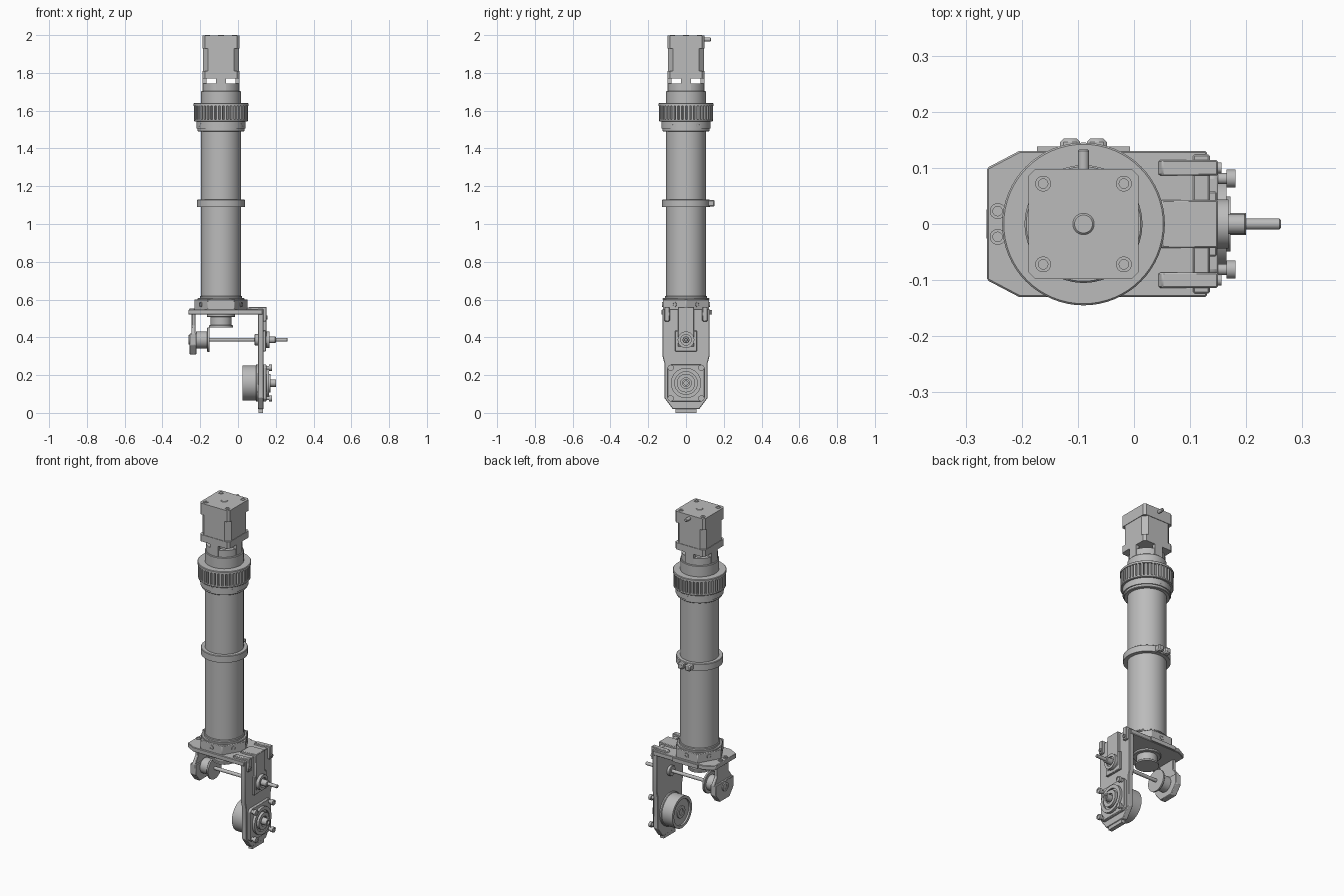
import bpy, bmesh
from math import sin, cos, pi, radians
from mathutils import Vector

default_cube = bpy.data.objects.get("Cube")
if default_cube:
    bpy.data.objects.remove(default_cube, do_unlink=True)

grey = bpy.data.materials.new("machined grey")
grey.use_nodes = True
grey.diffuse_color = (0.5, 0.5, 0.5, 1)
grey.node_tree.nodes["Principled BSDF"].inputs["Base Color"].default_value = grey.diffuse_color

# Main positions and sizes
COLUMN = Vector((-0.09, 0))
AXLE = Vector((0, 0.387))
WHEEL = Vector((0, 0.158))
TUBE = 0.105
MOTOR = 0.098
PULLEY = 0.145
PLATE = 0.13
EDGE = 0.003
SIDES = (-1, 1)
CORNERS = [Vector((a, b)) for a in SIDES for b in SIDES]


def place(axis, u, v, w):
    """Point from plane coordinates u, v and the distance w along an axis."""
    return Vector({"x": (w, u, v), "y": (u, w, v), "z": (u, v, w)}[axis])


def skin(name, rings, bevel=0):
    """Join successive rings of points with walls and cap both ends."""
    bm = bmesh.new()
    rows = [[bm.verts.new(point) for point in ring] for ring in rings]
    for low, high in zip(rows, rows[1:]):
        for i in range(len(low)):
            bm.faces.new((low[i - 1], low[i], high[i], high[i - 1]))
    bm.faces.new(rows[0])
    bm.faces.new(rows[-1])
    bmesh.ops.recalc_face_normals(bm, faces=bm.faces)
    mesh = bpy.data.meshes.new(name)
    bm.to_mesh(mesh)
    bm.free()
    mesh.materials.append(grey)
    part = bpy.data.objects.new(name, mesh)
    bpy.context.collection.objects.link(part)
    if bevel:
        modifier = part.modifiers.new("soft edge", "BEVEL")
        modifier.width = bevel
    bpy.ops.object.select_all(action="DESELECT")
    part.select_set(True)
    bpy.context.view_layer.objects.active = part
    bpy.ops.object.shade_smooth_by_angle(angle=radians(30))
    return part


def circle(radius, count, centre=COLUMN):
    angles = [2 * pi * i / count for i in range(count)]
    return [centre + radius * Vector((cos(a), sin(a))) for a in angles]


def prism(name, outline, axis, start, end, bevel=0):
    return skin(name, [[place(axis, u, v, w) for u, v in outline] for w in (start, end)], bevel)


def box(name, centre, size, bevel=0):
    outline = [(centre[0] + a * size[0] / 2, centre[1] + a * b * size[1] / 2)
               for a in SIDES for b in SIDES]
    return prism(name, outline, "z", centre[2] - size[2] / 2, centre[2] + size[2] / 2, bevel)


def turned(name, profile, axis="z", centre=COLUMN, count=64):
    """Revolve (radius, distance) points about an axis."""
    return skin(name, [[place(axis, u, v, w) for u, v in circle(radius, count, centre)]
                       for radius, w in profile])


def disc(name, radius, start, end, axis="z", centre=COLUMN):
    """Cylinder with a small chamfer at its far end."""
    chamfer = EDGE if end > start else -EDGE
    return turned(name, [(radius, start), (radius, end - chamfer), (radius - EDGE, end)], axis, centre)


def cup(name, radius, hole, start, end, depth, axis="z", centre=COLUMN):
    """Cylinder with a round recess in its far end."""
    return turned(name, [(radius, start), (radius, end), (hole, end), (hole, end - depth)], axis, centre)


def chamfered_square(half, cut, centre):
    """Square outline with its four corners cut off."""
    outline = []
    for a, b in ((1, 1), (-1, 1), (-1, -1), (1, -1)):
        pair = [Vector((a * half, b * (half - cut))), Vector((a * (half - cut), b * half))]
        outline += pair if a == b else pair[::-1]
    return [centre + corner for corner in outline]


def mirrored(half):
    """Close an outline that is symmetric about its second axis."""
    return half + [(-u, v) for u, v in reversed(half)]


def screw(name, axis, centre, start, end, radius=0.014):
    cup(name, radius, radius * 0.6, start, end, EDGE, axis, centre)


def screw_circle(name, radius, height):
    """Six radial screws around the column."""
    for k in range(6):
        size = 0.014
        part = turned(name, [(size, -size), (size, EDGE), (size / 2, EDGE), (size / 2, 0)],
                      "x", Vector((0, 0)), 16)
        angle = pi / 6 + k * pi / 3
        part.location = (*(COLUMN + radius * Vector((cos(angle), sin(angle)))), height)
        part.rotation_euler.z = angle


# Top motor: two end caps around a body with deeper cut corners
cap = chamfered_square(MOTOR, 0.012, COLUMN)
prism("motor_top_cap", cap, "z", 1.93, 2 - EDGE)
prism("motor_body", chamfered_square(MOTOR - EDGE, 0.026, COLUMN), "z", 1.8, 1.95)
prism("motor_bottom_cap", cap, "z", 1.77, 1.81)
for corner in CORNERS:
    screw("motor_screw", "z", COLUMN + 0.072 * corner, 1.98, 2)
disc("motor_shaft_end", 0.019, 1.98, 2)
disc("motor_cable", 0.01, MOTOR, 0.133, "y", Vector((COLUMN.x, 1.977)))

# Motor mount: neck with four tabs around a thin coupling
disc("coupling", 0.022, 1.7, 1.78)
disc("mount_shoulder", TUBE, 1.6, 1.705)
cup("mount_neck", MOTOR, 0.075, 1.7, 1.745, 0.04)
for k in range(4):
    tab = box("mount_tab", (MOTOR - 0.01, 0, 1.74), (0.02, 0.054, 0.066))
    tab.location.x = COLUMN.x
    tab.rotation_euler.z = k * pi / 2

# Toothed drive pulley and its lower collar
teeth = 42
rim = circle(1, teeth * 6, Vector((0, 0)))
tooth_outline = [COLUMN + p * (PULLEY - EDGE if i % 6 > 1 else TUBE + 0.025)
                 for i, p in enumerate(rim)]
prism("pulley_teeth", tooth_outline, "z", 1.55, 1.63)
disc("pulley_flange", PULLEY, 1.625, 1.64)
disc("pulley_lower_rim", PULLEY - EDGE, 1.553, 1.542)
disc("pulley_collar", PLATE, 1.505, 1.55)
disc("pulley_collar_step", PLATE - 2 * EDGE, 1.51, 1.49)
screw_circle("collar_screw", PLATE - EDGE, 1.522)

# Main tube and a clamp ring with split lugs at the back
disc("main_tube", TUBE, 0.6, 1.55)
disc("clamp_ring", PLATE - EDGE, 1.09, 1.13)
for side in SIDES:
    box("clamp_lug", (COLUMN.x + side * 0.024, PLATE, 1.11), (0.036, 0.044, 0.036), 2 * EDGE)

# Hexagonal base socket
prism("base_socket", circle(PULLEY - EDGE, 6), "z", 0.54, 0.6, EDGE)
disc("socket_ring", PLATE - 2 * EDGE, 0.6, 0.607)
disc("socket_lip", TUBE + 2 * EDGE, 0.6, 0.62)
screw_circle("socket_screw", PLATE - 2 * EDGE, 0.574)

# Base plate with chamfered left corners
half_plate = [(PLATE, PLATE), (PLATE, -0.205), (0.1, -0.262)]
prism("base_plate", [(x, y) for y, x in mirrored(half_plate)], "z", 0.52, 0.547, EDGE)
box("plate_back_pad", (COLUMN.x, PLATE, 0.533), (0.166, 0.016, 0.023))

# Arm plate, outline from the top down
arm = [(0.124, 0.55), (0.124, 0.3), (0.115, 0.265), (0.115, 0.08), (0.07, 0.02)]
prism("arm_plate", mirrored(arm), "x", TUBE, 0.135, EDGE)
box("arm_foot", (0.12, 0, 0.012), (0.024, 0.11, 0.024))


def bracket(name, y, width, drop):
    """Strap that lies on the base plate and folds down over the arm."""
    outer, top = 0.15, 0.562
    outline = [(0.04, 0.54), (0.05, top - EDGE), (outer, top), (outer, drop), (PLATE, drop), (PLATE, 0.54)]
    prism(name, outline, "y", y - width / 2, y + width / 2, EDGE)


# Folded straps, plate screws and bearing blocks
bracket("centre_strap", 0, 0.086, 0.35)
for side in SIDES:
    bracket("arm_rib", side * 0.1, 0.028, 0.485)
    screw("rib_screw", "x", Vector((side * 0.1, 0.505)), PLATE, 0.156, 0.01)
    screw("plate_screw", "z", Vector((-0.243, side * 0.023)), 0.53, 0.552)
box("shaft_bearing_block", (0.139, 0, 0.38), (0.018, 0.116, 0.11), EDGE)

# Cross shaft with its bearing and collars
disc("cross_shaft", 0.01, -0.24, 0.262, "x", AXLE)
cup("shaft_bearing", 0.044, 0.028, TUBE, 0.168, 0.01, "x", AXLE)
disc("shaft_hub", 0.018, PLATE, 0.2, "x", AXLE)
disc("shaft_inner_collar", 0.03, TUBE, 0.088, "x", AXLE)

# Mitre gear pair below the base plate
for name, start, direction, axis, centre, hub in (
        ("shaft_gear", -0.152, -1, "x", AXLE, 0.045),
        ("column_gear", 0.453, 1, "z", COLUMN, 0.056)):
    disc(name + "_rim", 0.064, start, start + direction * 0.012, axis, centre)
    disc(name + "_hub", hub, start, start + direction * 0.07, axis, centre)
disc("column_bearing", 0.075, 0.53, 0.508)

# Left hanging bracket
hanger = [(0.055, 0.53), (0.055, 0.46), (0.085, 0.42), (0.085, 0.36), (0.045, 0.31)]
prism("left_hanger", mirrored(hanger), "x", -0.245, -0.225, EDGE)
prism("left_bearing_block", mirrored(hanger[2:]), "x", -0.256, -0.22, EDGE)
cup("left_bearing_cap", 0.026, 0.012, -0.25, -0.263, -EDGE, "x", AXLE)

# Wheel drum on the inner side of the arm
cup("wheel_drum", 0.093, 0.076, TUBE, 0.025, -0.01, "x", WHEEL)
cup("wheel_drum_hub", 0.036, 0.018, 0.05, 0.03, -0.02, "x", WHEEL)
disc("wheel_drum_lip", MOTOR, TUBE, 0.094, "x", WHEEL)

# Outer wheel bearing on a square flange with corner screws
prism("wheel_flange", chamfered_square(MOTOR, 0.015, WHEEL), "x", PLATE, 0.15, EDGE)
cup("wheel_bearing", 0.08, 0.06, PLATE, 0.165, 0.01, "x", WHEEL)
cup("wheel_bearing_hub", 0.049, 0.028, PLATE, 0.172, 0.01, "x", WHEEL)
cup("wheel_axle", 0.02, 0.011, PLATE, 0.2, 0.01, "x", WHEEL)
for corner in CORNERS:
    centre = WHEEL + 0.081 * corner
    disc("flange_post", 0.01, PLATE, 0.17, "x", centre)
    screw("flange_screw", "x", centre, 0.165, 0.181, 0.016)
